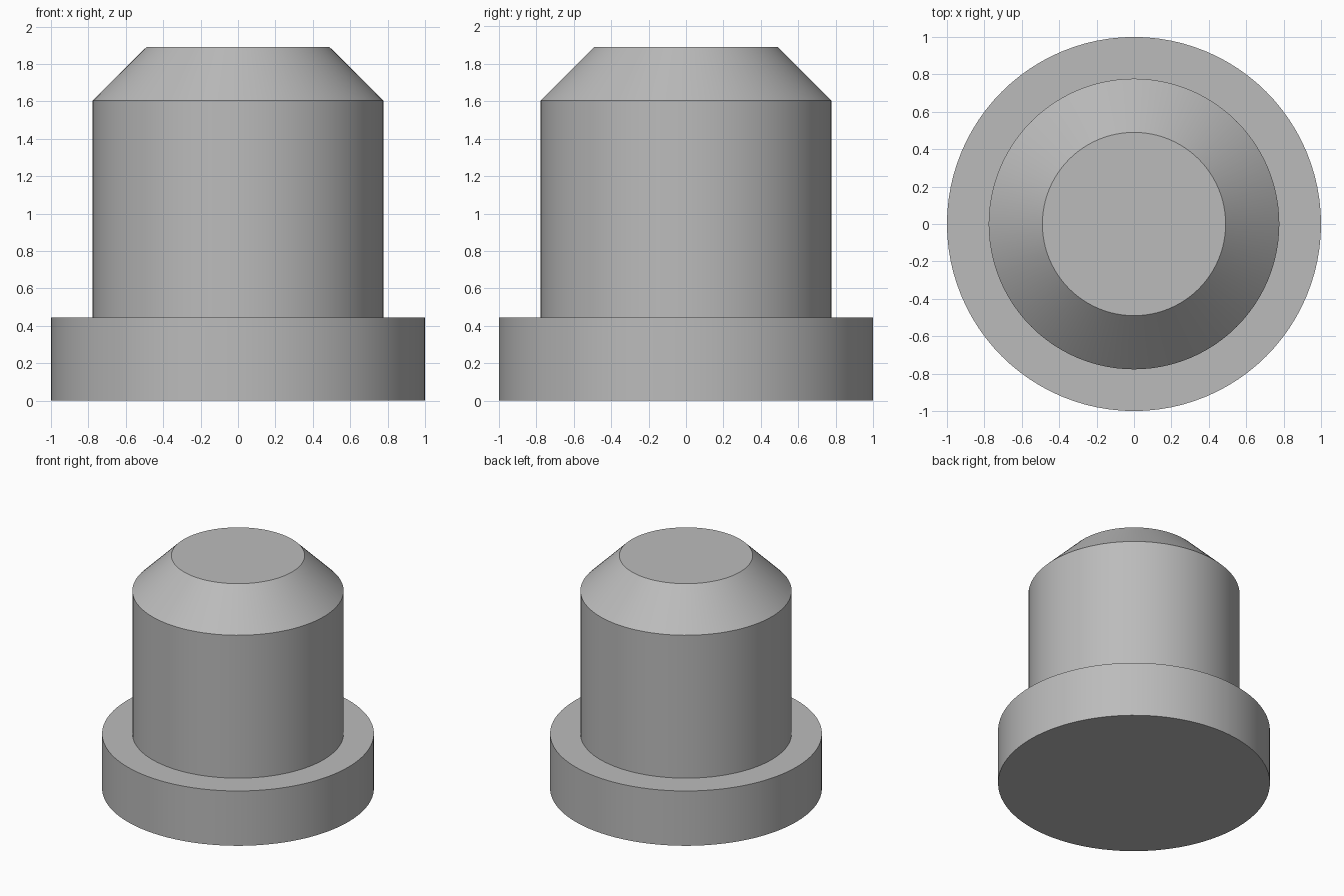
import bpy
import math

cube = bpy.data.objects.get("Cube")
if cube:
    bpy.data.objects.remove(cube, do_unlink=True)

SEGMENTS = 96

# Plain grey material
grey = bpy.data.materials.new("mid_grey")
grey.use_nodes = True
colour = (0.5, 0.5, 0.5, 1.0)
grey.diffuse_color = colour
grey.node_tree.nodes["Principled BSDF"].inputs["Base Color"].default_value = colour


def lathe(name, profile, material):
    """Revolve (radius, height) points around z, with a flat cap at each end."""
    verts = []
    for radius, z in profile:
        for i in range(SEGMENTS):
            a = math.tau * i / SEGMENTS
            verts.append((radius * math.cos(a), radius * math.sin(a), z))
    faces = [tuple(reversed(range(SEGMENTS)))]
    for ring in range(len(profile) - 1):
        low, high = ring * SEGMENTS, (ring + 1) * SEGMENTS
        for i in range(SEGMENTS):
            j = (i + 1) % SEGMENTS
            faces.append((low + i, low + j, high + j, high + i))
    faces.append(tuple(range(len(verts) - SEGMENTS, len(verts))))

    mesh = bpy.data.meshes.new(name)
    mesh.from_pydata(verts, [], faces)
    mesh.materials.append(material)
    obj = bpy.data.objects.new(name, mesh)
    bpy.context.collection.objects.link(obj)
    bpy.ops.object.select_all(action="DESELECT")
    obj.select_set(True)
    bpy.context.view_layer.objects.active = obj
    bpy.ops.object.shade_smooth_by_angle(angle=math.radians(30))
    return obj


# Wide base flange, straight shaft and chamfered tip in one solid
lathe("flanged_plug", [
    (1.0, 0.0), (1.0, 0.445),        # base flange
    (0.777, 0.445), (0.777, 1.605),  # shaft
    (0.49, 1.89),                    # chamfered tip
], grey)
